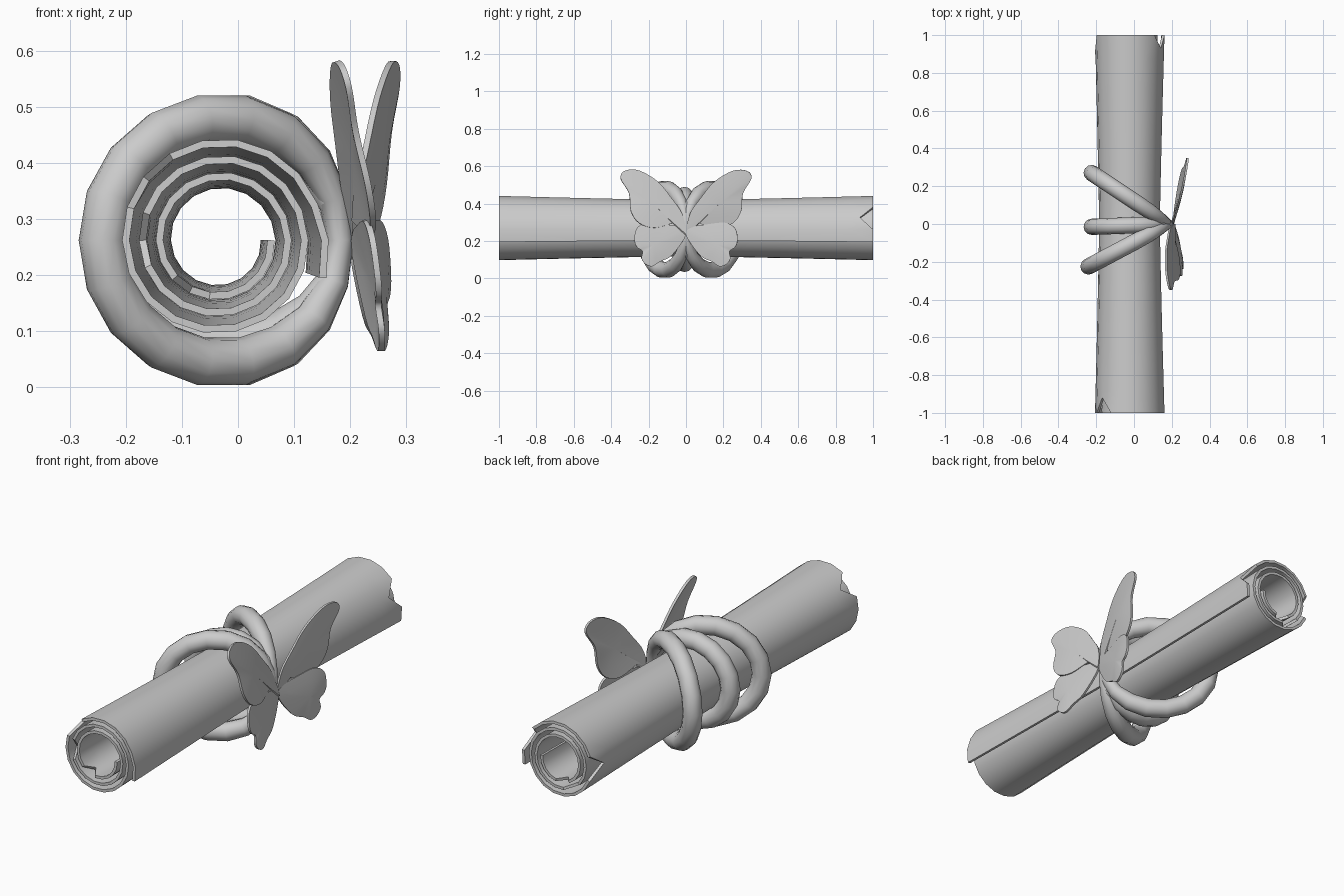
import bpy, math
from mathutils import Vector

if "Cube" in bpy.data.objects:
    bpy.data.objects.remove(bpy.data.objects["Cube"])


def make_object(name, verts, faces, thickness=0.0, angle=40):
    mesh = bpy.data.meshes.new(name)
    mesh.from_pydata(verts, [], faces)
    obj = bpy.data.objects.new(name, mesh)
    bpy.context.collection.objects.link(obj)
    bpy.ops.object.select_all(action='DESELECT')
    obj.select_set(True)
    bpy.context.view_layer.objects.active = obj
    if thickness:
        mod = obj.modifiers.new("thickness", 'SOLIDIFY')
        mod.thickness = thickness
        mod.offset = 0
        bpy.ops.object.modifier_apply(modifier=mod.name)
    bpy.ops.object.shade_smooth_by_angle(angle=math.radians(angle))
    return obj


# Rolled paper: a spiral sheet, pinched in the middle, torn at both ends
SEG = 18
COLS = 3 * SEG + 2
ROWS = [-1, -0.88, -0.7, -0.5, -0.3, -0.12, 0, 0.12, 0.3, 0.5, 0.7, 0.88, 1]
TEARS = {1: {5: 0.05, 24: 0.06, 45: 0.09, 53: 0.07},
         -1: {6: 0.05, 27: 0.04, 47: 0.08}}
verts, faces = [], []
for i in range(COLS):
    t = i / SEG
    a = -2 * math.pi * t
    r = 0.092 + 0.030 * t + 0.006 * max(0, i - COLS + 3)
    for y in ROWS:
        s = 0.87 + 0.13 * abs(y) ** 1.2
        yy = y
        if abs(y) == 1:
            yy = y * (1 - TEARS[y].get(i, 0))
        verts.append((-0.033 + s * r * math.cos(a), yy, 0.262 + s * r * math.sin(a)))
n = len(ROWS)
for i in range(COLS - 1):
    for j in range(n - 1):
        faces.append((i * n + j, i * n + j + 1, (i + 1) * n + j + 1, (i + 1) * n + j))
make_object("rolled_paper", verts, faces, 0.013)


# Cord loops: closed tubes fanning out from the knot, thinner near it
def cord_loop(name, left_x, left_y, height):
    knot_x, sides, ring = 0.183, 18, 12
    cx, rx = (left_x + knot_x) / 2, (knot_x - left_x) / 2
    direction = Vector((left_x - knot_x, left_y, 0)).normalized()
    verts, faces = [], []
    for i in range(sides):
        a = 2 * math.pi * i / sides
        x = cx + rx * math.cos(a)
        p = Vector((x, left_y * (knot_x - x) / (2 * rx), 0.262 + height * math.sin(a)))
        near = max(0, math.cos(a)) ** 3
        rad = 0.043 - 0.02 * near
        out = -direction * math.cos(a) + Vector((0, 0, math.sin(a)))
        side = direction.cross(Vector((0, 0, 1)))
        for j in range(ring):
            b = 2 * math.pi * j / ring
            verts.append(p + rad * (out * math.cos(b) + side * math.sin(b)))
            k, m = (i + 1) % sides, (j + 1) % ring
            faces.append((i * ring + j, k * ring + j, k * ring + m, i * ring + m))
    make_object(name, verts, faces)


cord_loop("cord_loop_back", -0.224, 0.27, 0.219)
cord_loop("cord_loop_middle", -0.224, -0.015, 0.188)
cord_loop("cord_loop_front", -0.241, -0.225, 0.219)


# Butterfly wings: smooth outlines in the y-z plane, each on its own tilt
def smooth_outline(pts, steps=4):
    out, n = [], len(pts)
    for i in range(n):
        p0, p1, p2, p3 = (Vector(pts[(i + k) % n]) for k in (-1, 0, 1, 2))
        for s in range(steps):
            t = s / steps
            out.append(0.5 * (2 * p1 + (p2 - p0) * t + (2 * p0 - 5 * p1 + 4 * p2 - p3) * t * t
                              + (3 * p1 - p0 - 3 * p2 + p3) * t ** 3))
    return out


def wing(name, pts, side, slope_y, slope_z):
    edge = smooth_outline(pts)
    centre = sum(edge, Vector((0, 0))) / len(edge)
    rings = [0.6, 1.0]
    n = len(edge)

    def place(p, bulge):
        y = p.x * side
        return (0.203 + slope_y * y + slope_z * (p.y - 0.28) + bulge, y, p.y)

    verts = [place(centre, 0.008)]
    for k, f in enumerate(rings):
        verts += [place(centre.lerp(p, f), 0.005 * (1 - k)) for p in edge]
    faces = []
    for i in range(n):
        j = (i + 1) % n
        faces.append((0, 1 + i, 1 + j))
        faces.append((1 + i, 1 + n + i, 1 + n + j, 1 + j))
    make_object(name, verts, faces, 0.011)


UPPER = [(0.0, 0.235), (0.022, 0.345), (0.08, 0.43), (0.15, 0.515), (0.25, 0.575), (0.325, 0.575),
         (0.35, 0.535), (0.305, 0.455), (0.295, 0.36), (0.25, 0.295), (0.165, 0.27), (0.05, 0.295)]
LOWER = [(0.0, 0.235), (0.04, 0.275), (0.11, 0.288), (0.21, 0.297), (0.265, 0.265), (0.275, 0.2),
         (0.26, 0.165), (0.232, 0.145), (0.237, 0.105), (0.215, 0.075), (0.18, 0.065),
         (0.14, 0.09), (0.075, 0.125)]
wing("upper_wing_back", UPPER, 1, 0.17, 0.08)
wing("upper_wing_front", UPPER, -1, -0.166, -0.25)
wing("lower_wing_back", LOWER, 1, 0.22, -0.05)
wing("lower_wing_front", LOWER, -1, -0.13, -0.125)
